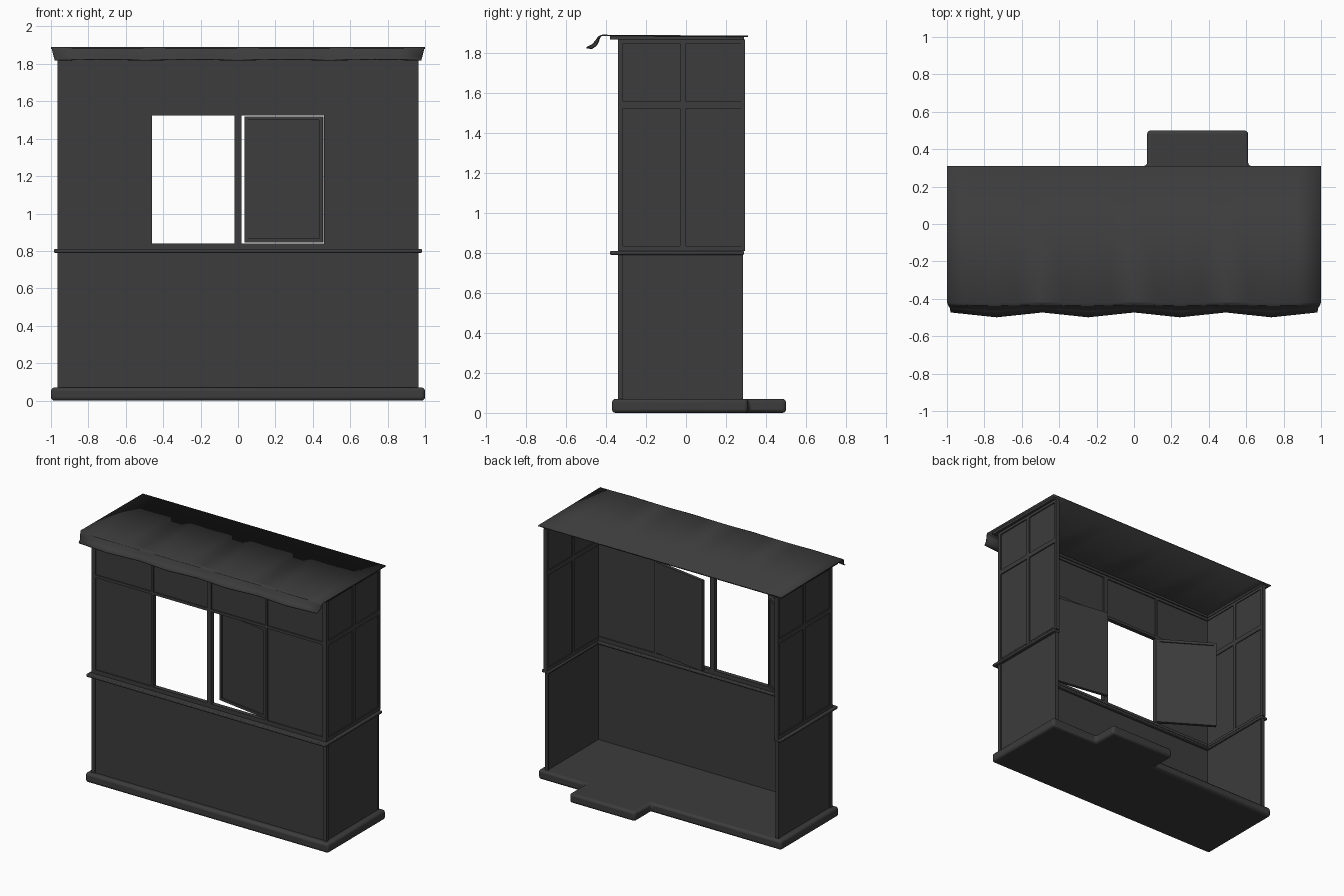
import bpy, bmesh, math
from mathutils import Matrix

if "Cube" in bpy.data.objects:
    bpy.data.objects.remove(bpy.data.objects["Cube"])

paint = bpy.data.materials.new("charcoal grey")
paint.use_nodes = True
GREY = (0.045, 0.045, 0.045, 1)
paint.diffuse_color = GREY
paint.node_tree.nodes["Principled BSDF"].inputs["Base Color"].default_value = GREY


def finish(name, bm, bevel=0, segments=2):
    bmesh.ops.recalc_face_normals(bm, faces=bm.faces)
    mesh = bpy.data.meshes.new(name)
    bm.to_mesh(mesh)
    bm.free()
    mesh.materials.append(paint)
    obj = bpy.data.objects.new(name, mesh)
    bpy.context.collection.objects.link(obj)
    if bevel:
        mod = obj.modifiers.new("rounded edges", "BEVEL")
        mod.width, mod.segments = bevel, segments
        bpy.context.view_layer.objects.active = obj
        bpy.ops.object.select_all(action="DESELECT")
        obj.select_set(True)
        bpy.ops.object.shade_smooth_by_angle()
    return obj


def add_box(bm, x, y, z):
    size = Matrix.Diagonal((x[1] - x[0], y[1] - y[0], z[1] - z[0], 1))
    mid = Matrix.Translation((sum(x) / 2, sum(y) / 2, sum(z) / 2))
    bmesh.ops.create_cube(bm, size=1, matrix=mid @ size)


def boxes(name, *parts, bevel=0):
    bm = bmesh.new()
    for part in parts:
        add_box(bm, *part)
    return finish(name, bm, bevel)


def slab(name, outline, z0, z1, bevel):
    bm = bmesh.new()
    face = bm.faces.new([bm.verts.new((x, y, z0)) for x, y in outline])
    top = bmesh.ops.extrude_face_region(bm, geom=[face])
    verts = [v for v in top["geom"] if isinstance(v, bmesh.types.BMVert)]
    bmesh.ops.translate(bm, verts=verts, vec=(0, 0, z1 - z0))
    return finish(name, bm, bevel, 3)


FRONT, BACK, SIDE = -0.34, 0.285, 0.965
FLOOR, COUNTER, TOP = 0.07, 0.81, 1.865
SILL, HEAD = 0.84, 1.525

# Floor with a doorstep at the back
slab("floor_base", [(-1, -0.37), (1, -0.37), (1, 0.31), (0.61, 0.31), (0.61, 0.5),
                    (0.07, 0.5), (0.07, 0.31), (-1, 0.31)], 0, FLOOR, 0.018)

# Lower front wall and upper front wall around the window openings
skin = (FRONT + 0.008, FRONT + 0.024)
boxes("lower_front_wall", ((-SIDE + 0.01, SIDE - 0.01), skin, (FLOOR, COUNTER)))
boxes("upper_front_wall",
      ((-0.95, -0.46), skin, (COUNTER, TOP)), ((0.46, 0.95), skin, (COUNTER, TOP)),
      ((-0.46, 0.46), skin, (HEAD, TOP)), ((-0.46, 0.46), skin, (COUNTER, SILL)))

# Front trim: uprights and the rail above the windows
frame = (FRONT, FRONT + 0.032)
boxes("front_uprights",
      *[((x - 0.009, x + 0.009), frame, (COUNTER, TOP)) for x in (-0.469, 0.469)],
      ((-0.018, 0.018), frame, (COUNTER, TOP)))
boxes("front_rails", *[((-0.95, 0.95), frame, z) for z in
                       ((HEAD, HEAD + 0.02), (COUNTER, SILL), (TOP - 0.02, TOP))])

for label, s in (("left", 1), ("right", -1)):
    def span(a, b):
        return tuple(sorted((s * a, s * b)))

    # Side walls
    boxes(label + "_side_wall", (span(SIDE - 0.024, SIDE - 0.008), (FRONT + 0.01, BACK), (FLOOR, TOP)))
    # Corner posts
    boxes(label + "_front_post", (span(SIDE - 0.025, SIDE), (FRONT, FRONT + 0.025), (FLOOR, TOP)))
    boxes(label + "_back_post", (span(SIDE - 0.03, SIDE - 0.004), (BACK - 0.01, BACK), (FLOOR, TOP)))
    # Side panel framing
    depth = span(SIDE - 0.03, SIDE)
    boxes(label + "_side_framing",
          *[(depth, y, (COUNTER, TOP)) for y in ((FRONT, -0.318), (-0.03, 0), (0.28, 0.295))],
          *[(depth, (FRONT, 0.295), z) for z in
            ((COUNTER, 0.835), (1.52, 1.555), (1.845, TOP))])
    # Counter rail and cornice along the side
    boxes(label + "_counter_rail", (span(0.925, 0.985), (-0.38, 0.29), (0.79, COUNTER)), bevel=0.006)
    boxes(label + "_cornice", (span(0.93, 0.985), (-0.38, 0.29), (TOP, 1.885)), bevel=0.004)

boxes("front_counter_rail", ((-0.985, 0.985), (-0.38, -0.29), (0.79, COUNTER)), bevel=0.006)
boxes("front_cornice", ((-0.98, 0.98), (-0.38, -0.3), (TOP, 1.885)), bevel=0.004)


# Window shutters, hinged at the origin and reaching along -x
def shutter(name, hinge_x, angle, lip):
    w, z0, z1, r = 0.425, SILL + 0.006, HEAD - 0.006, 0.02
    lip_y = tuple(sorted((0, lip * 0.016)))
    obj = boxes(name, ((-w, 0), (-0.008, 0.008), (z0, z1)),
                ((-w, -w + r), lip_y, (z0, z1)), ((-r, 0), lip_y, (z0, z1)),
                ((-w, 0), lip_y, (z0, z0 + r)), ((-w, 0), lip_y, (z1 - r, z1)))
    obj.location = (hinge_x, FRONT + 0.025, 0)
    obj.rotation_euler.z = math.radians(angle)


shutter("left_shutter", 0.456, -9, -1)
shutter("right_shutter", -0.47, -32, 1)

# Flat roof whose front edge curls down into a scalloped valance
profile = [(0.31, 1.885), (-0.42, 1.89), (-0.435, 1.883), (-0.448, 1.86), (-0.46, 1.843), (-0.487, 1.827)]
bm = bmesh.new()
rows = []
for i in range(17):
    u = i / 8 - 1
    wave = abs((i % 4) - 2) / 2
    row = []
    for k, (y, z) in enumerate(profile):
        drop = max(0, k - 1) / 4
        row.append(bm.verts.new((u * (1 - 0.02 * drop), y + drop * (0.026 * wave - 0.012), z - 0.004 * drop * wave)))
    rows.append(row)
for a, b in zip(rows, rows[1:]):
    for k in range(len(profile) - 1):
        bm.faces.new((a[k], a[k + 1], b[k + 1], b[k]))
roof = finish("roof_with_valance", bm)
solid = roof.modifiers.new("thickness", "SOLIDIFY")
solid.thickness = 0.006
solid.offset = -1 if roof.data.polygons[0].normal.z > 0 else 1
bpy.context.view_layer.objects.active = roof
bpy.ops.object.select_all(action="DESELECT")
roof.select_set(True)
bpy.ops.object.shade_smooth_by_angle()
